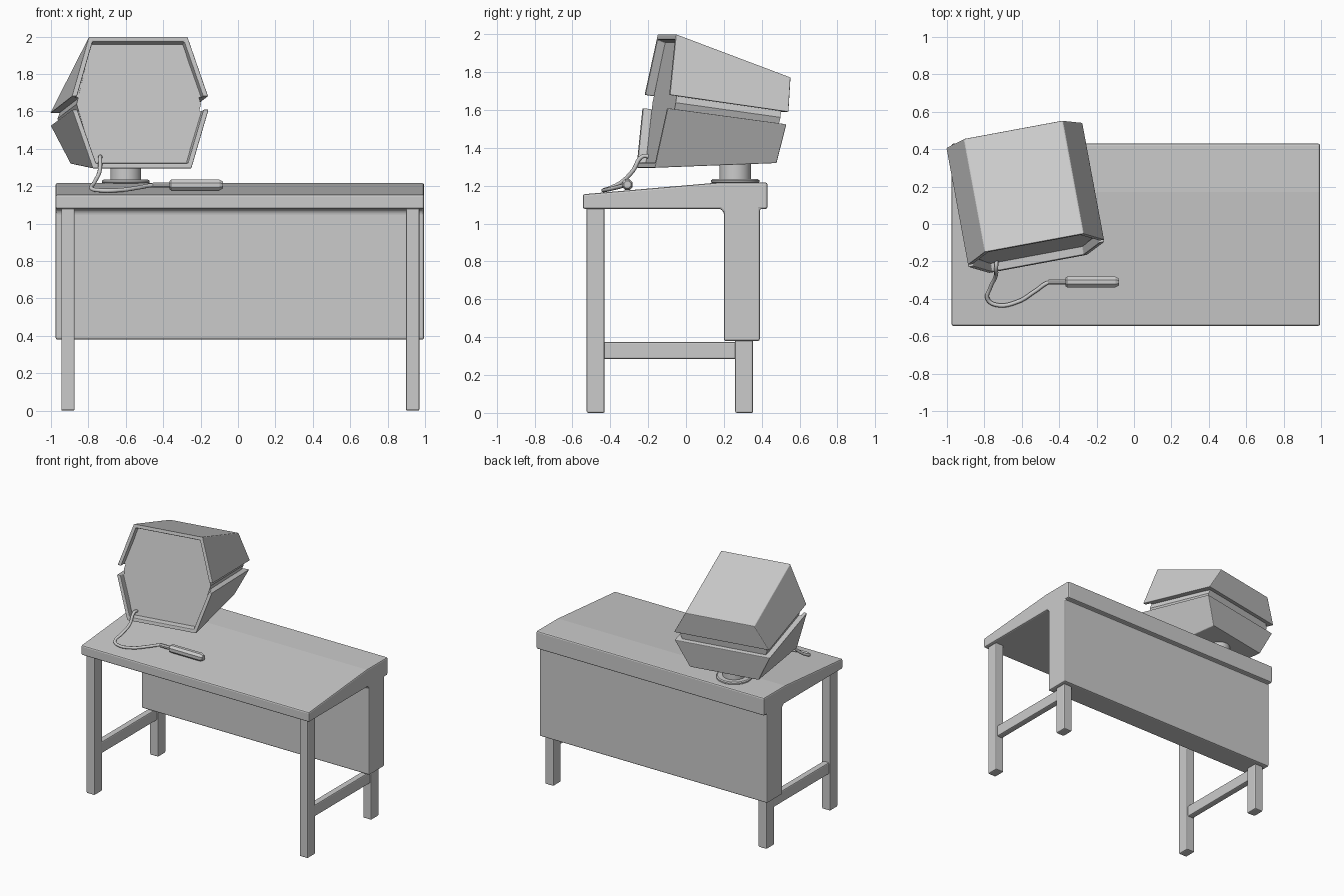
import bpy, bmesh, math
from mathutils import Vector, Matrix

if "Cube" in bpy.data.objects:
    bpy.data.objects.remove(bpy.data.objects["Cube"])


def finish(name, verts, faces, bevel=0.0):
    me = bpy.data.meshes.new(name)
    me.from_pydata([tuple(v) for v in verts], [], faces)
    bm = bmesh.new()
    bm.from_mesh(me)
    bmesh.ops.recalc_face_normals(bm, faces=bm.faces)
    bm.to_mesh(me)
    bm.free()
    ob = bpy.data.objects.new(name, me)
    bpy.context.collection.objects.link(ob)
    if bevel:
        m = ob.modifiers.new("bevel", 'BEVEL')
        m.width, m.segments, m.limit_method = bevel, 2, 'ANGLE'
        m.angle_limit = math.radians(30)
    return ob


def loft(name, rings, bevel=0.0):
    n = len(rings[0])
    verts = [v for r in rings for v in r]
    faces = [tuple(range(n)), tuple(range(len(verts) - n, len(verts)))]
    for k in range(len(rings) - 1):
        for i in range(n):
            j = (i + 1) % n
            faces.append((k * n + i, k * n + j, k * n + n + j, k * n + n + i))
    return finish(name, verts, faces, bevel)


def box(name, x0, x1, y0, y1, z0, z1, bevel=0.008):
    ring = [(x0, y0), (x1, y0), (x1, y1), (x0, y1)]
    return loft(name, [[(x, y, z) for x, y in ring] for z in (z0, z1)], bevel)


def lathe(name, profile, sides, place):
    """profile: (radius, height) pairs, turned about local z"""
    rings = []
    for r, h in profile:
        rings.append([place @ Vector((r * math.cos(2 * math.pi * (i + .5) / sides),
                                      r * math.sin(2 * math.pi * (i + .5) / sides), h))
                      for i in range(sides)])
    ob = loft(name, rings)
    if sides > 8:
        for o in bpy.context.selected_objects:
            o.select_set(False)
        ob.select_set(True)
        bpy.context.view_layer.objects.active = ob
        bpy.ops.object.shade_smooth_by_angle(angle=math.radians(35))
    return ob


# Desk top with sloped front and thick rear panel, one profile
prof = [(-.545, 1.078), (-.545, 1.155), (.17, 1.217), (.43, 1.217), (.43, 1.078),
        (.39, 1.078), (.39, .38), (.20, .38), (.20, 1.06), (.182, 1.078)]
loft("desk_body", [[(x, y, z) for y, z in prof] for x in (-.975, .995)], .01)

# Legs and side stretchers
for side, s in (("left", -1), ("right", 1)):
    c = .0125 + s * .9215
    box(side + "_front_leg", c - .036, c + .036, -.525, -.43, 0, 1.085)
    box(side + "_rear_leg", c - .036, c + .036, .26, .355, 0, .39)
    box(side + "_stretcher", c - .025, c + .025, -.44, .27, .285, .375)

# Monitor stand
lathe("stand_base", [(.12, 0), (.128, .006), (.128, .016), (.12, .022)], 32,
      Matrix.Translation((-.6, .26, 1.213)))
lathe("stand_neck", [(.083, 0), (.083, .11)], 32, Matrix.Translation((-.6, .26, 1.23)))

# Monitor frame: turned about the stand
turn = Matrix.Translation((-.6, .26, 0)) @ Matrix.Rotation(math.radians(10.5), 4, 'Z')


def front(u, z):
    return Vector((u, -.367 - .163 * (2.0 - z), z))


def back(u, z):
    return Vector((u, .173 + .167 * (z - 1.32), z))


def half_shell(name, zm, ze, up):
    """zm, ze: (front, back) heights of the split edge and outer edge"""
    us_out = (-.371, -.268, .268, .371)
    us_in = (-.343, -.249, .249, .343)
    rim = .027 * up

    def ring(fn, us, m, e):
        return [fn(u, z) for u, z in zip(us, (m, e, e, m))]
    f_out = ring(front, us_out, zm[0], ze[0])
    b_out = ring(back, us_out, zm[1], ze[1])
    f_in = ring(front, us_in, zm[0], ze[0] - rim)
    b_in = ring(back, us_in, zm[1], ze[1] - rim)
    recess = [f.lerp(b, .075) for f, b in zip(f_in, b_in)]
    verts = [turn @ v for v in b_out + f_out + f_in + recess]
    faces = [(0, 1, 2, 3), (12, 13, 14, 15), (0, 4, 8, 12, 15, 11, 7, 3)]
    for k in (0, 4, 8):
        for i in range(3):
            faces.append((k + i, k + i + 1, k + i + 5, k + i + 4))
    return finish(name, verts, faces, .005)


half_shell("monitor_upper_shell", (1.68, 1.59), (2.0, 1.772), 1)
half_shell("monitor_lower_shell", (1.61, 1.525), (1.295, 1.32), -1)

# Inner core: screen face in front, groove floor at sides and back
us = (-.338, -.251, .251, .338, .251, -.251)
f = [front(u, z) for u, z in zip(us, (1.645, 1.975, 1.975, 1.645, 1.32, 1.32))]
b = [back(u, z) for u, z in zip(us, (1.557, 1.745, 1.745, 1.557, 1.345, 1.345))]
loft("screen_core", [[turn @ p.lerp(q, t) for p, q in zip(f, b)] for t in (.068, .95)])

# Cable from the screen to the pen
path = [(-.735, -.18, 1.35), (-.737, -.23, 1.355), (-.74, -.28, 1.28), (-.768, -.34, 1.22),
        (-.783, -.40, 1.188), (-.74, -.432, 1.178), (-.62, -.415, 1.18),
        (-.53, -.36, 1.193), (-.45, -.31, 1.206), (-.37, -.31, 1.206)]
cu = bpy.data.curves.new("cable", 'CURVE')
cu.dimensions = '3D'
cu.bevel_depth, cu.bevel_resolution, cu.resolution_u = .011, 2, 6
cu.use_fill_caps = True
sp = cu.splines.new('BEZIER')
sp.bezier_points.add(len(path) - 1)
for p, co in zip(sp.bezier_points, path):
    p.co = co
    p.handle_left_type = p.handle_right_type = 'AUTO'
bpy.context.collection.objects.link(bpy.data.objects.new("cable", cu))

# Pen with cable sleeve, lying along x
lie = Matrix.Translation((0, -.31, 1.206)) @ Matrix.Rotation(math.pi / 2, 4, 'Y')
lathe("pen", [(.025, -.365), (.031, -.358), (.031, -.10), (.02, -.08)], 8, lie)
lathe("cable_sleeve", [(.012, -.46), (.015, -.45), (.015, -.36)], 8, lie)
